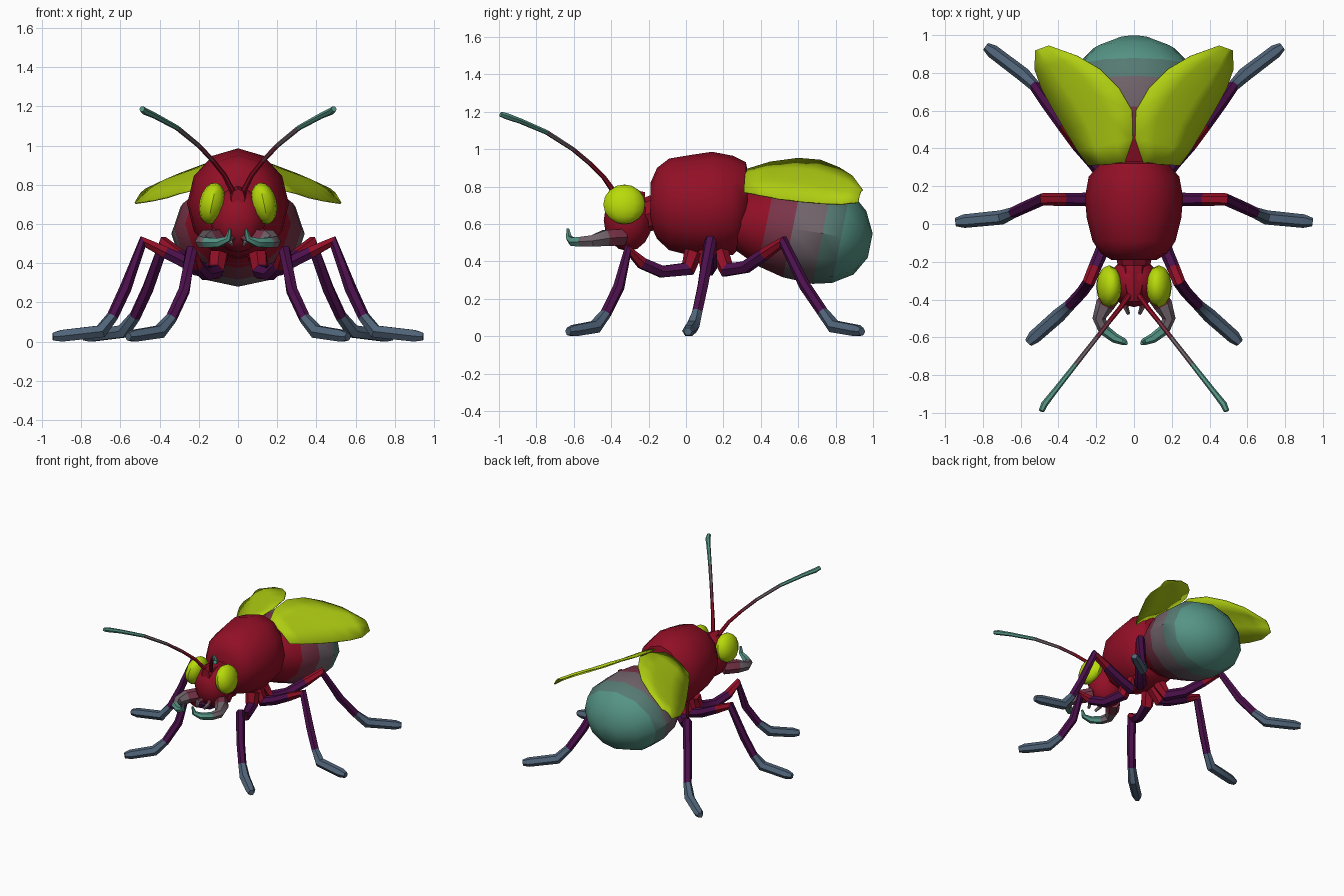
import bpy, bmesh, math
from mathutils import Vector, Matrix

if "Cube" in bpy.data.objects:
    bpy.data.objects.remove(bpy.data.objects["Cube"])


def material(name, hexa):
    m = bpy.data.materials.new(name)
    c = [int(hexa[i:i + 2], 16) / 255 for i in (0, 2, 4)]
    m.diffuse_color = [v / 12.92 if v <= 0.04045 else ((v + 0.055) / 1.055) ** 2.4 for v in c] + [1]
    m.use_nodes = True
    m.node_tree.nodes["Principled BSDF"].inputs["Base Color"].default_value = m.diffuse_color
    return m


RED, MAUVE, GRAY, SAGE, TEAL, PURPLE, BLUE, LIME, EYE = range(9)
MATS = [material(*p) for p in (
    ("crimson", "920F26"), ("mauve", "793448"), ("warm grey", "70636A"),
    ("grey green", "557A72"), ("teal", "559485"), ("purple", "4C104C"),
    ("slate blue", "506479"), ("wing lime", "B0CE12"), ("eye lime", "B8DA0A"))]


def finish(name, bm, mirror=False, smooth=35):
    bmesh.ops.recalc_face_normals(bm, faces=bm.faces)
    me = bpy.data.meshes.new(name)
    bm.to_mesh(me)
    bm.free()
    for m in MATS:
        me.materials.append(m)
    ob = bpy.data.objects.new(name, me)
    bpy.context.collection.objects.link(ob)
    bpy.context.view_layer.objects.active = ob
    ob.select_set(True)
    if smooth:
        bpy.ops.object.shade_smooth_by_angle(angle=math.radians(smooth))
    ob.select_set(False)
    if mirror:
        ob.modifiers.new("mirror", 'MIRROR').use_mirror_merge = False
    return ob


def skin(bm, rings, mats):
    """Join rings of points with faces, one colour per span, and cap the ends."""
    loops = [[bm.verts.new(p) for p in r] for r in rings]
    n = len(loops[0])
    for k, (a, b) in enumerate(zip(loops, loops[1:])):
        for i in range(n):
            j = (i + 1) % n
            bm.faces.new((a[i], a[j], b[j], b[i])).material_index = mats[k]
    bm.faces.new(loops[0]).material_index = mats[0]
    bm.faces.new(loops[-1]).material_index = mats[-1]


def body(name, stations, mats, sides=12, shear=0.0):
    """Loft along y from (y, centre z, half width, half height)."""
    rings = []
    for y, zc, rx, rz in stations:
        ring = []
        for i in range(sides):
            a = 2 * math.pi * i / sides
            dz = rz * math.cos(a)
            ring.append((rx * math.sin(a), y + shear * dz, zc + dz))
        rings.append(ring)
    bm = bmesh.new()
    skin(bm, rings, mats)
    return finish(name, bm)


def limb(name, path, mats, sides=6):
    """Mirrored tube through (x, y, z, radius) points."""
    pts = [Vector(p[:3]) for p in path]
    rings = []
    for k, p in enumerate(pts):
        d = Vector()
        if k:
            d += (p - pts[k - 1]).normalized()
        if k < len(pts) - 1:
            d += (pts[k + 1] - p).normalized()
        d.normalize()
        side = d.cross(Vector((0, 0, 1))).normalized()
        up = side.cross(d)
        ring = []
        for i in range(sides):
            a = 2 * math.pi * i / sides
            q = p + path[k][3] * (side * math.cos(a) + up * math.sin(a))
            q.z = max(q.z, 0)
            ring.append(q)
        rings.append(ring)
    bm = bmesh.new()
    skin(bm, rings, mats)
    return finish(name, bm, mirror=True)


def ball(name, centre, radii, mat, rot=None, mirror=False, u=12, v=8):
    bm = bmesh.new()
    mtx = Matrix.Translation(centre) @ (rot or Matrix()) @ Matrix.Diagonal((*radii, 1))
    bmesh.ops.create_uvsphere(bm, u_segments=u, v_segments=v, radius=1, matrix=mtx)
    for f in bm.faces:
        f.material_index = mat
    return finish(name, bm, mirror, 40)


# Thorax and striped abdomen
body("thorax", [(-.19, .71, .12, .11), (-.155, .71, .175, .19), (-.09, .705, .22, .245),
                (.03, .70, .25, .27), (.14, .703, .26, .283), (.25, .70, .24, .265),
                (.32, .715, .18, .215), (.33, .715, .14, .17)], [RED] * 7)
body("abdomen", [(.28, .62, .17, .15), (.43, .60, .27, .225), (.57, .575, .325, .26),
                 (.73, .55, .34, .27), (.83, .53, .315, .245), (.93, .50, .215, .17),
                 (.985, .485, .08, .065)],
     [RED, MAUVE, GRAY, SAGE, TEAL, TEAL], shear=.2)

# Head, neck and eyes
body("neck", [(-.25, .64, .08, .09), (-.15, .67, .1, .1)], [RED], 8)
ball("head", (0, -.31, .62), (.14, .13, .165), RED)
body("brow", [(-.41, .73, .035, .05), (-.33, .74, .06, .055), (-.22, .71, .06, .06)], [RED, RED], 8)
ball("eye", (.132, -.33, .705), (.066, .112, .108), EYE,
     Matrix.Rotation(math.radians(-12), 4, 'Y'), True)

# Antennae
limb("antenna", [(.02, -.37, .75, .016), (.07, -.44, .85, .013), (.13, -.515, .925, .012),
                 (.2, -.605, 1.0, .012), (.31, -.745, 1.09, .013), (.42, -.885, 1.15, .015),
                 (.475, -.955, 1.175, .018), (.49, -.99, 1.187, .015)],
     [RED, RED, MAUVE, GRAY, TEAL, TEAL, TEAL])

# Jaws and small feelers
limb("jaw", [(.09, -.34, .53, .05), (.155, -.43, .525, .05), (.185, -.50, .51, .035),
             (.16, -.56, .505, .03), (.10, -.605, .505, .026), (.05, -.625, .525, .018),
             (.04, -.632, .575, .008)], [MAUVE, GRAY, GRAY, TEAL, TEAL, TEAL])
limb("feeler", [(.03, -.40, .53, .02), (.045, -.44, .52, .016), (.03, -.475, .495, .01)],
     [MAUVE, GRAY], 5)

# Legs: hip, thigh, knee, shin, foot
LEG = [RED, PURPLE, PURPLE, RED, PURPLE, PURPLE, BLUE, BLUE, BLUE]
limb("front_leg", [(.10, .04, .45, .05), (.115, .01, .36, .045), (.165, -.13, .345, .036),
                   (.21, -.235, .39, .034), (.24, -.31, .46, .033), (.275, -.36, .26, .031),
                   (.34, -.43, .12, .03), (.40, -.485, .05, .038), (.53, -.60, .028, .036),
                   (.56, -.63, .025, .022)], LEG)
limb("middle_leg", [(.09, .11, .45, .05), (.14, .12, .36, .045), (.24, .13, .39, .036),
                    (.37, .13, .455, .034), (.485, .13, .51, .033), (.575, .09, .27, .031),
                    (.64, .06, .13, .03), (.70, .035, .052, .038), (.90, .015, .028, .036),
                    (.945, .01, .025, .022)], LEG)
limb("back_leg", [(.09, .18, .45, .05), (.125, .22, .355, .045), (.21, .32, .37, .036),
                  (.30, .42, .44, .034), (.375, .52, .505, .033), (.46, .635, .27, .031),
                  (.525, .73, .13, .03), (.585, .79, .052, .038), (.75, .915, .028, .036),
                  (.785, .94, .025, .022)], LEG)

# Wings: inner and outer edges joined by a slightly arched sheet
INNER = [(.05, .32, .89), (.006, .45, .93), (.01, .60, .95), (.08, .72, .94),
         (.18, .82, .90), (.30, .89, .855), (.45, .945, .78)]
OUTER = [(.24, .31, .77), (.30, .39, .755), (.36, .49, .735), (.43, .61, .72),
         (.49, .72, .71), (.525, .82, .705), (.52, .92, .715)]
bm = bmesh.new()
rows = []
for a, b in zip(INNER, OUTER):
    a, b = Vector(a), Vector(b)
    rows.append([bm.verts.new(a.lerp(b, t) + Vector((0, 0, .08 * t * (1 - t)))) for t in (0, .33, .67, 1)])
for r, s in zip(rows, rows[1:]):
    for i in range(3):
        bm.faces.new((r[i], r[i + 1], s[i + 1], s[i])).material_index = LIME
wing = finish("wing", bm, mirror=True)
thick = wing.modifiers.new("thickness", 'SOLIDIFY')
thick.thickness = .008
thick.offset = 0
